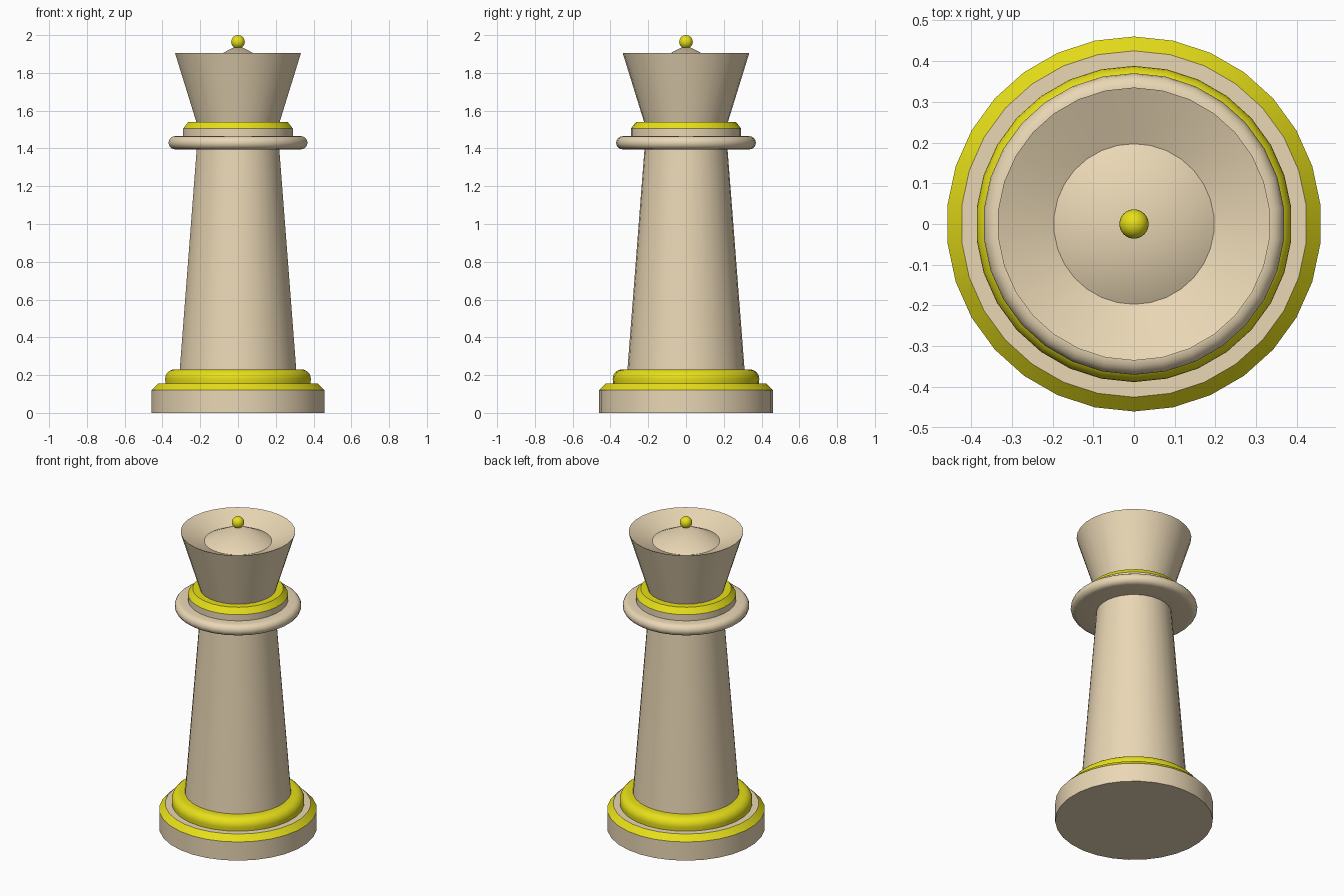
import bpy, bmesh
from math import sin, cos, pi, radians

if "Cube" in bpy.data.objects:
    bpy.data.objects.remove(bpy.data.objects["Cube"])

SIDES = 30


def material(name, rgb):
    m = bpy.data.materials.new(name)
    m.diffuse_color = (*rgb, 1)
    m.use_nodes = True
    m.node_tree.nodes["Principled BSDF"].inputs["Base Color"].default_value = m.diffuse_color
    return m


CREAM = material("cream", (0.82, 0.68, 0.46))
YELLOW = material("yellow", (0.80, 0.74, 0.01))


def finish(bm, name, mat):
    mesh = bpy.data.meshes.new(name)
    bm.to_mesh(mesh)
    bm.free()
    mesh.materials.append(mat)
    ob = bpy.data.objects.new(name, mesh)
    bpy.context.collection.objects.link(ob)
    bpy.ops.object.select_all(action='DESELECT')
    ob.select_set(True)
    bpy.context.view_layer.objects.active = ob
    bpy.ops.object.shade_smooth_by_angle(angle=radians(30))
    return ob


def lathe(name, profile, mat):
    """Turn a (radius, height) profile, outward-facing when listed bottom to top."""
    bm = bmesh.new()
    rings = []
    for r, z in profile:
        if r == 0:
            rings.append([bm.verts.new((0, 0, z))] * SIDES)
        else:
            rings.append([bm.verts.new((-r * sin(2 * pi * i / SIDES), r * cos(2 * pi * i / SIDES), z))
                          for i in range(SIDES)])
    for a, b in zip(rings, rings[1:]):
        for i in range(SIDES):
            j = (i + 1) % SIDES
            bm.faces.new(dict.fromkeys((a[i], a[j], b[j], b[i])))
    return finish(bm, name, mat)


def arc(r, z, rx, rz, start, end, steps):
    """Rounded stretch of a profile, angles in degrees."""
    angles = [radians(start + (end - start) * k / steps) for k in range(steps + 1)]
    return [(r + rx * cos(t), z + rz * sin(t)) for t in angles]


# Foot: disc, painted chamfer, ledge and rounded moulding
lathe("base_disc", [(0, 0), (0.46, 0), (0.46, 0.12)], CREAM)
lathe("base_chamfer", [(0.46, 0.12), (0.425, 0.155)], YELLOW)
lathe("base_ledge", [(0.425, 0.155), (0.386, 0.155)], CREAM)
lathe("base_moulding", [(0.386, 0.155)] + arc(0.338, 0.18, 0.05, 0.05, 0, 90, 6) + [(0.31, 0.23)], YELLOW)

# Tapered stem
lathe("stem", [(0.31, 0.23), (0.22, 1.395)], CREAM)

# Collar: rounded ring, step and painted chamfer
lathe("collar_ring", [(0.22, 1.395)] + arc(0.335, 1.43, 0.035, 0.035, -90, 90, 8) + [(0.292, 1.465)], CREAM)
lathe("collar_step", [(0.292, 1.465), (0.292, 1.505)], CREAM)
lathe("collar_chamfer", [(0.292, 1.505), (0.265, 1.54), (0.222, 1.54)], YELLOW)

# Flared crown with dished top and low central cone
lathe("crown", [(0.222, 1.54), (0.335, 1.905), (0.197, 1.845), (0, 1.947)], CREAM)

# Finial ball
ball = bmesh.new()
bmesh.ops.create_uvsphere(ball, u_segments=24, v_segments=14, radius=0.036)
bmesh.ops.translate(ball, verts=ball.verts, vec=(0, 0, 1.964))
finish(ball, "finial_ball", YELLOW)
